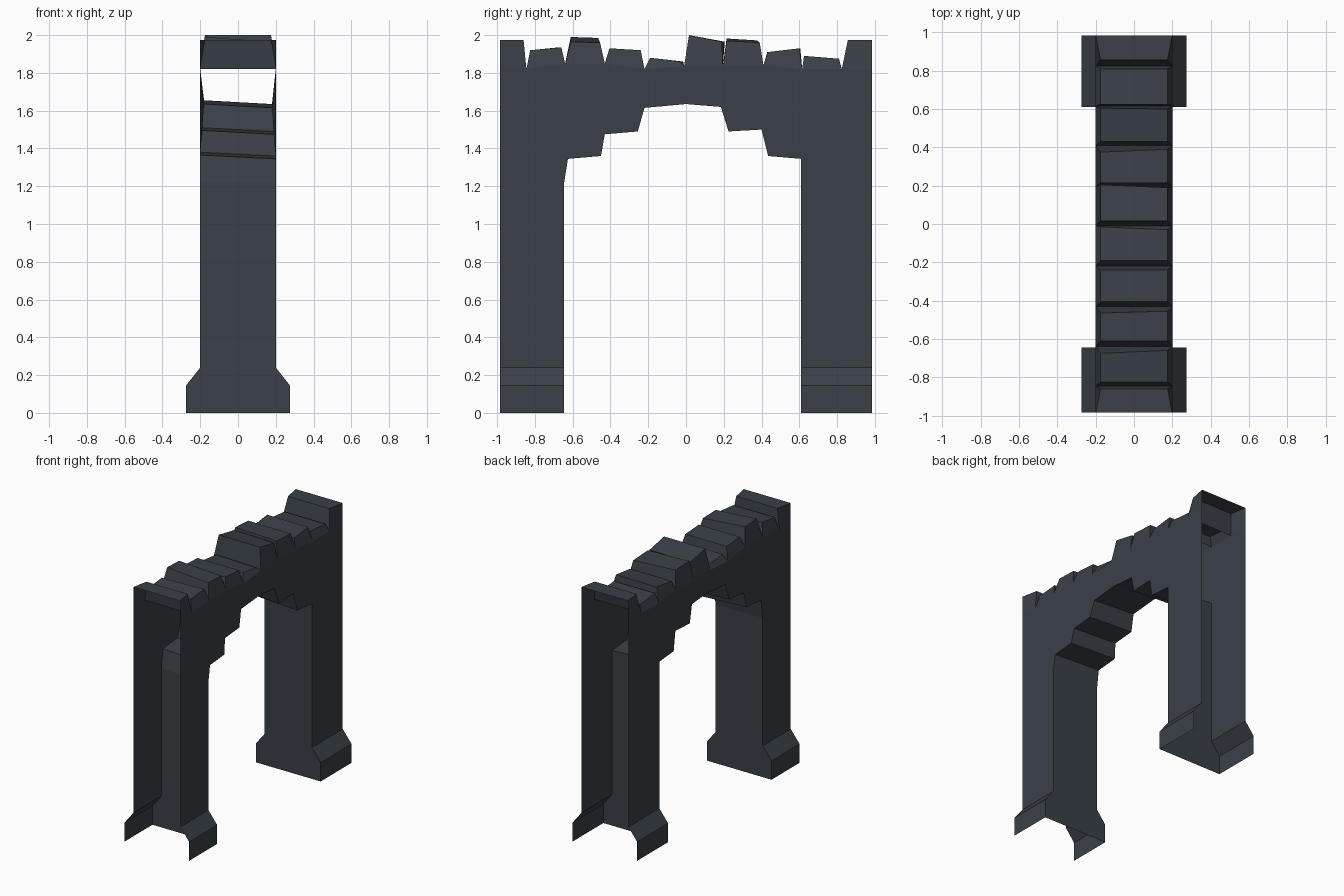
import bpy
import bmesh

cube = bpy.data.objects.get("Cube")
if cube:
    bpy.data.objects.remove(cube, do_unlink=True)

HALF = 0.2        # half thickness of the wall
FOOT = 0.275      # half thickness of the footing
END = 0.985       # open ends of the wall
FOOT_TOP = 0.24

stone = bpy.data.materials.new("dark slate stone")
stone.use_nodes = True
colour = (0.042, 0.052, 0.064, 1)
stone.diffuse_color = colour
bsdf = next(n for n in stone.node_tree.nodes if n.type == "BSDF_PRINCIPLED")
bsdf.inputs["Base Color"].default_value = colour
bsdf.inputs["Roughness"].default_value = 0.9


def make_object(name, polygons):
    """Weld a list of polygons into one flat-shaded shell."""
    bm = bmesh.new()
    for polygon in polygons:
        bm.faces.new([bm.verts.new(point) for point in polygon])
    bmesh.ops.remove_doubles(bm, verts=bm.verts, dist=0.0005)
    bmesh.ops.recalc_face_normals(bm, faces=bm.faces)
    mesh = bpy.data.meshes.new(name)
    bm.to_mesh(mesh)
    bm.free()
    mesh.materials.append(stone)
    obj = bpy.data.objects.new(name, mesh)
    bpy.context.collection.objects.link(obj)
    return obj


def bridge(first, second):
    """Quads between two matching rows of points."""
    return [[first[i], first[i + 1], second[i + 1], second[i]]
            for i in range(len(first) - 1)]


# Stepped underside of the arch: y, z, inset of the edge
front_pillar, back_pillar = -0.645, 0.61
steps = [(-0.625, 1.345, 0), (-0.45, 1.36, 0), (-0.43, 1.475, 0.01),
         (-0.255, 1.49, 0.01), (-0.22, 1.615, 0.02), (0, 1.635, 0.02),
         (0.185, 1.62, 0.02), (0.225, 1.49, 0.01), (0.4, 1.5, 0.01),
         (0.435, 1.36, 0), (back_pillar, 1.345, 0)]
underside = [(front_pillar, FOOT_TOP, 0), (front_pillar, 1.22, 0), *steps,
             (back_pillar, FOOT_TOP, 0)]

# Valleys between the top stones: y, z
valleys = [(-END, 1.82), (-0.845, 1.82), (-0.64, 1.85), (-0.43, 1.85),
           (-0.22, 1.82), (-0.01, 1.835), (0.195, 1.835), (0.41, 1.84),
           (0.615, 1.82), (0.825, 1.82), (END, 1.82)]

# Top stones: start y, z, end y, z, rise and twist of the right edge
stones = [(-END, 1.975, -0.86, 1.975, 0, 0),
          (-0.825, 1.92, -0.66, 1.935, 0, -0.015),
          (-0.61, 1.965, -0.455, 1.96, 0.025, -0.01),
          (-0.405, 1.93, -0.24, 1.92, 0, 0),
          (-0.19, 1.88, -0.03, 1.86, 0, 0.015),
          (0.016, 2.0, 0.19, 1.965, 0, 0.015),
          (0.215, 1.97, 0.39, 1.96, 0.012, -0.015),
          (0.43, 1.91, 0.6, 1.93, 0, 0.005),
          (0.625, 1.89, 0.81, 1.875, 0, 0),
          (0.857, 1.975, END, 1.975, 0, 0)]

# Arch wall: two side panels joined by the underside, ends left open
panels, edges = [], []
for side in (1, -1):
    edge = [(side * (HALF - inset), y, z + (0.02 if side < 0 and z > 1.3 else 0))
            for y, z, inset in underside]
    top = [(side * HALF, y, z) for y, z in reversed(valleys)]
    panels.append([(side * HALF, -END, FOOT_TOP), *edge,
                   (side * HALF, END, FOOT_TOP), *top])
    edges.append(edge)
make_object("arch_wall", panels + bridge(*edges))

# Row of rough tapered stones along the top
faces = []
for i, (y0, z0, y1, z1, rise, twist) in enumerate(stones):
    rows = []
    for side in (1, -1):
        lift, turn = (rise, twist) if side < 0 else (0, 0)
        x0 = side * (HALF if y0 == -END else HALF - 0.025)
        x1 = side * (HALF if y1 == END else HALF - 0.025)
        (ya, za), (yb, zb) = valleys[i], valleys[i + 1]
        row = [(side * HALF, ya, za), (x0, y0, z0 + lift),
               (x1, y1 + turn, z1 + lift), (side * HALF, yb, zb)]
        faces.append(row)
        rows.append(row)
    strip = bridge(*rows)
    if i == 0:
        strip = strip[1:]
    if i == len(stones) - 1:
        strip = strip[:-1]
    faces += strip
make_object("top_stones", faces)

# Flared footings, open underneath and at the wall ends
profile = [(FOOT, 0), (FOOT, 0.145), (HALF, FOOT_TOP)]
for name, inner, outer in (("front_footing", front_pillar, -END),
                           ("back_footing", back_pillar, END)):
    faces = []
    for side in (1, -1):
        faces += bridge([(side * x, inner, z) for x, z in profile],
                        [(side * x, outer, z) for x, z in profile])
    faces.append([(x, inner, z) for x, z in profile]
                 + [(-x, inner, z) for x, z in reversed(profile)])
    make_object(name, faces)
